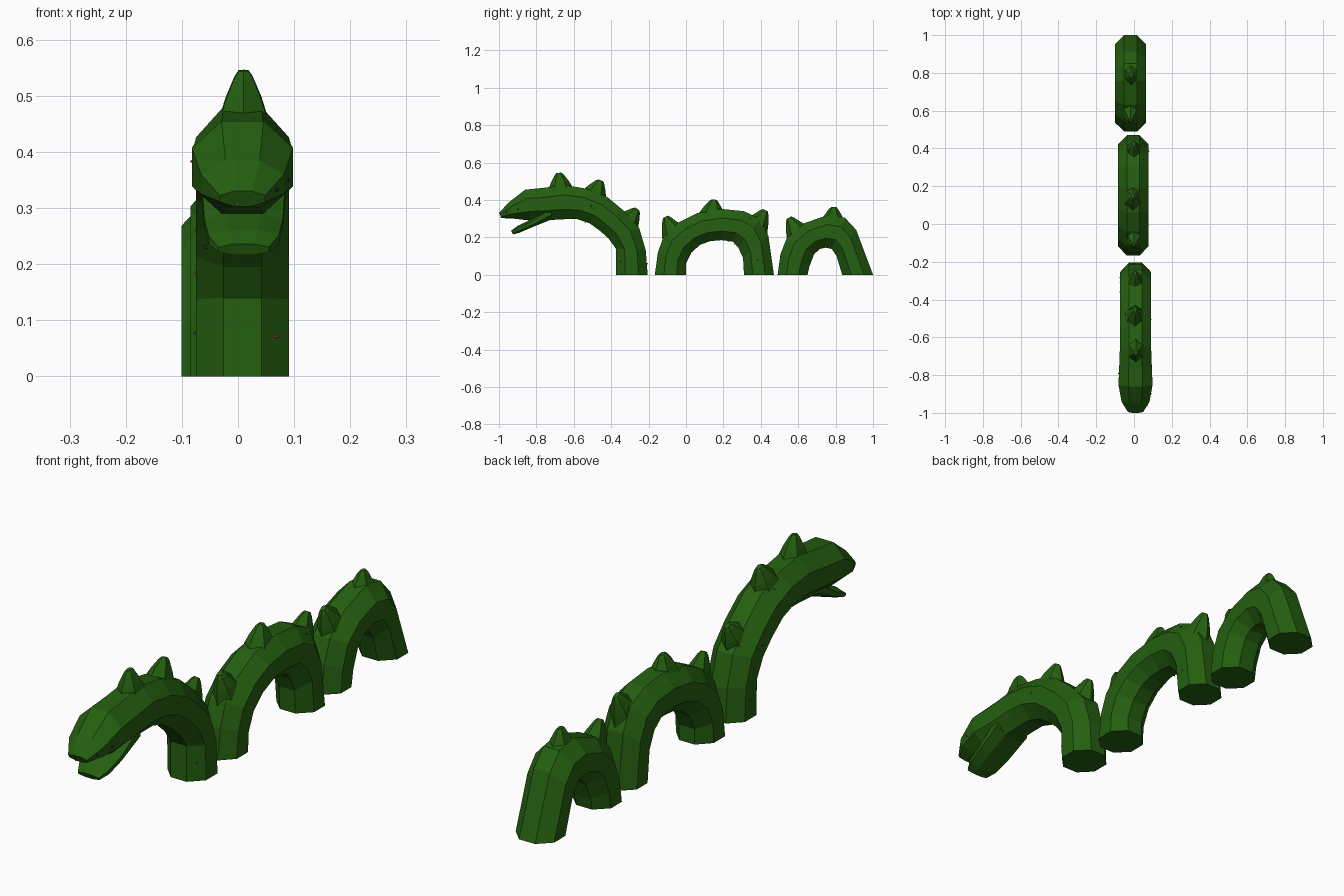
import bpy, bmesh, math, random
from mathutils import Vector

random.seed(4)


def material(name, rgb):
    m = bpy.data.materials.new(name)
    m.diffuse_color = (*rgb, 1)
    return m


green = material("dark green", (0.018, 0.115, 0.005))
red = material("rust red", (0.30, 0.04, 0.01))
blue = material("dark blue", (0.02, 0.02, 0.22))
lime = material("lime", (0.12, 0.35, 0.02))


def finish(name, bm, mat):
    bmesh.ops.recalc_face_normals(bm, faces=bm.faces)
    me = bpy.data.meshes.new(name)
    bm.to_mesh(me)
    bm.free()
    me.materials.append(mat)
    ob = bpy.data.objects.new(name, me)
    bpy.context.collection.objects.link(ob)
    return ob


def loft(bm, loops):
    rings = [[bm.verts.new(p) for p in loop] for loop in loops]
    n = len(rings[0])
    for a, b in zip(rings, rings[1:]):
        for i in range(n):
            bm.faces.new((a[i], a[(i + 1) % n], b[(i + 1) % n], b[i]))
    bm.faces.new(rings[0])
    bm.faces.new(rings[-1])


def body(name, cx, sections):
    """Eight-sided tube; each section is outer y,z, inner y,z and width."""
    bm = bmesh.new()
    loops = []
    k = math.cos(math.pi / 8)
    for yo, zo, yi, zi, w in sections:
        out, inn = Vector((cx, yo, zo)), Vector((cx, yi, zi))
        mid, half = (out + inn) / 2, (out - inn) / 2
        loops.append([mid + half * (math.cos(a) / k) + Vector((w / 2 * math.sin(a) / k, 0, 0))
                      for a in [math.pi / 8 + i * math.pi / 4 for i in range(8)]])
    loft(bm, loops)
    return finish(name, bm, green)


def spike(name, x, base, tip, r=0.068):
    """Blunt six-sided back spike from a sunken base to the tip."""
    b, t = Vector((x, *base)), Vector((x, *tip))
    d = t - b
    side = Vector((0, d.z, -d.y)).normalized()
    bm = bmesh.new()
    loops = []
    for f, s in ((0, 1.0), (0.45, 0.72), (0.88, 0.36), (1.0, 0.2)):
        loops.append([b + d * f + side * (r * s * math.cos(a)) + Vector((0.75 * r * s * math.sin(a), 0, 0))
                      for a in [i * math.pi / 3 for i in range(6)]])
    loft(bm, loops)
    finish(name, bm, green)


# Neck arch and upper head
head = body("head_and_neck", 0.008, [
    (-0.205, 0, -0.375, 0, 0.165), (-0.215, 0.13, -0.375, 0.14, 0.165),
    (-0.25, 0.25, -0.415, 0.195, 0.165), (-0.33, 0.34, -0.46, 0.235, 0.165),
    (-0.42, 0.415, -0.515, 0.275, 0.165), (-0.53, 0.46, -0.58, 0.297, 0.165),
    (-0.65, 0.48, -0.65, 0.297, 0.165), (-0.76, 0.465, -0.74, 0.292, 0.172),
    (-0.86, 0.455, -0.835, 0.29, 0.18), (-0.95, 0.385, -0.92, 0.30, 0.148),
    (-1.0, 0.33, -0.985, 0.303, 0.08)])

# Lower jaw, open below the snout
body("lower_jaw", 0.010, [
    (-0.72, 0.38, -0.72, 0.295, 0.15), (-0.84, 0.29, -0.82, 0.255, 0.14),
    (-0.90, 0.262, -0.89, 0.225, 0.125), (-0.935, 0.236, -0.925, 0.216, 0.09)])

# Middle hump
middle = body("middle_hump", -0.004, [
    (-0.167, 0, 0.0, 0, 0.162), (-0.15, 0.12, 0.0, 0.06, 0.162),
    (-0.12, 0.205, 0.03, 0.12, 0.162), (-0.04, 0.28, 0.075, 0.16, 0.162),
    (0.06, 0.33, 0.13, 0.18, 0.162), (0.19, 0.352, 0.19, 0.185, 0.162),
    (0.31, 0.34, 0.25, 0.178, 0.162), (0.395, 0.30, 0.28, 0.145, 0.162),
    (0.44, 0.21, 0.305, 0.09, 0.162), (0.47, 0, 0.31, 0, 0.162)])

# Tail hump
tail = body("tail_hump", -0.018, [
    (0.49, 0, 0.65, 0, 0.165), (0.505, 0.11, 0.66, 0.045, 0.165),
    (0.54, 0.20, 0.685, 0.11, 0.165), (0.63, 0.275, 0.715, 0.138, 0.165),
    (0.76, 0.32, 0.745, 0.145, 0.165), (0.85, 0.305, 0.78, 0.138, 0.165),
    (0.91, 0.24, 0.805, 0.10, 0.165), (0.955, 0.12, 0.82, 0.05, 0.165),
    (1.0, 0, 0.835, 0, 0.165)])

# Back spikes
for i, (x, base, tip) in enumerate([
        (0.01, (-0.67, 0.455), (-0.68, 0.545)), (0.005, (-0.49, 0.425), (-0.455, 0.505)),
        (0.005, (-0.315, 0.275), (-0.26, 0.352)), (0.0, (-0.065, 0.215), (-0.11, 0.31)),
        (-0.005, (0.14, 0.325), (0.15, 0.402)), (0.0, (0.375, 0.255), (0.425, 0.345)),
        (-0.018, (0.60, 0.215), (0.55, 0.305)), (-0.015, (0.785, 0.275), (0.79, 0.362))]):
    spike(f"back_spike_{i + 1}", x, base, tip)

# Tiny coloured specks scattered over the neck and middle hump
for name, mat, count in (("red_specks", red, 10), ("blue_specks", blue, 8), ("lime_specks", lime, 2)):
    bm = bmesh.new()
    for _ in range(count):
        me = random.choice((head, head, middle)).data
        p = random.choice([f for f in me.polygons if f.center.z > 0.05 and f.area > 0.001])
        n = p.normal
        u = n.orthogonal().normalized()
        v = n.cross(u)
        c = p.center + u * random.uniform(-0.015, 0.015) + n * 0.001
        ring = [bm.verts.new(c + 0.005 * (u * math.cos(a) + v * math.sin(a))) for a in (0, 2.1, 4.2)]
        top = bm.verts.new(c + n * 0.005)
        bm.faces.new(ring)
        for i in range(3):
            bm.faces.new((ring[i], ring[(i + 1) % 3], top))
    finish(name, bm, mat)
